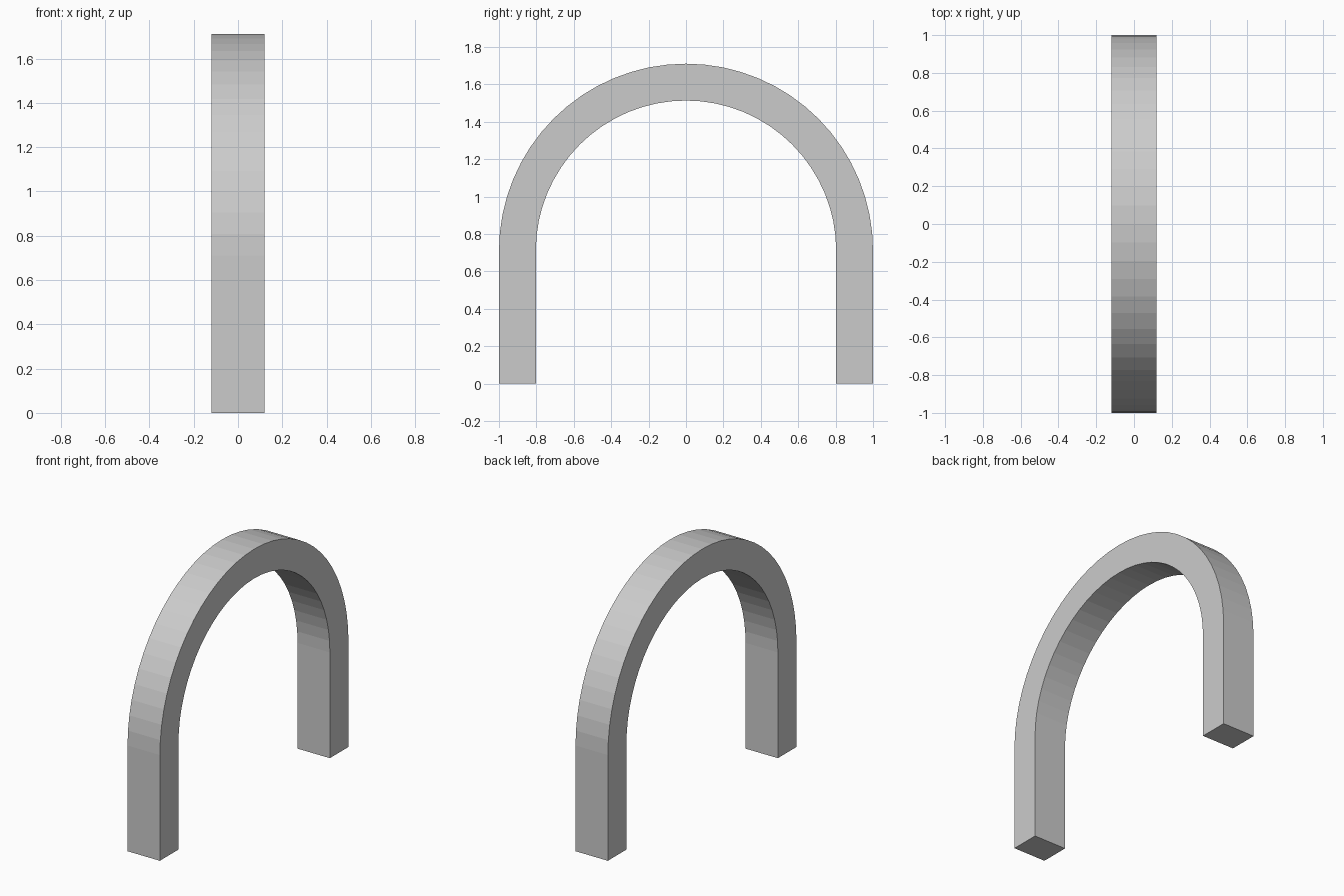
import bpy, bmesh, math

if "Cube" in bpy.data.objects:
    bpy.data.objects.remove(bpy.data.objects["Cube"])

HALF_DEPTH = 0.12   # half thickness along x
SPRING = 0.71       # height where the legs meet the curve
OUTER, INNER = 1.0, 0.803
SEGMENTS = 32


def arch_path(radius):
    """Leg foot, half circle, opposite leg foot, as (y, z) points."""
    arc = [(radius * math.cos(math.pi * i / SEGMENTS),
            SPRING + radius * math.sin(math.pi * i / SEGMENTS))
           for i in range(SEGMENTS + 1)]
    return [(radius, 0)] + arc + [(-radius, 0)]


# Arch: rectangular cross-section swept along both legs and the curve
bm = bmesh.new()
rings = []
for (yo, zo), (yi, zi) in zip(arch_path(OUTER), arch_path(INNER)):
    section = [(-HALF_DEPTH, yo, zo), (HALF_DEPTH, yo, zo),
               (HALF_DEPTH, yi, zi), (-HALF_DEPTH, yi, zi)]
    rings.append([bm.verts.new(p) for p in section])

for a, b in zip(rings, rings[1:]):
    for i in range(4):
        j = (i + 1) % 4
        bm.faces.new((a[i], a[j], b[j], b[i]))

# Feet
bm.faces.new(rings[0])
bm.faces.new(rings[-1])
bmesh.ops.recalc_face_normals(bm, faces=bm.faces)

mesh = bpy.data.meshes.new("arch")
bm.to_mesh(mesh)
bm.free()
bpy.context.collection.objects.link(bpy.data.objects.new("arch", mesh))
